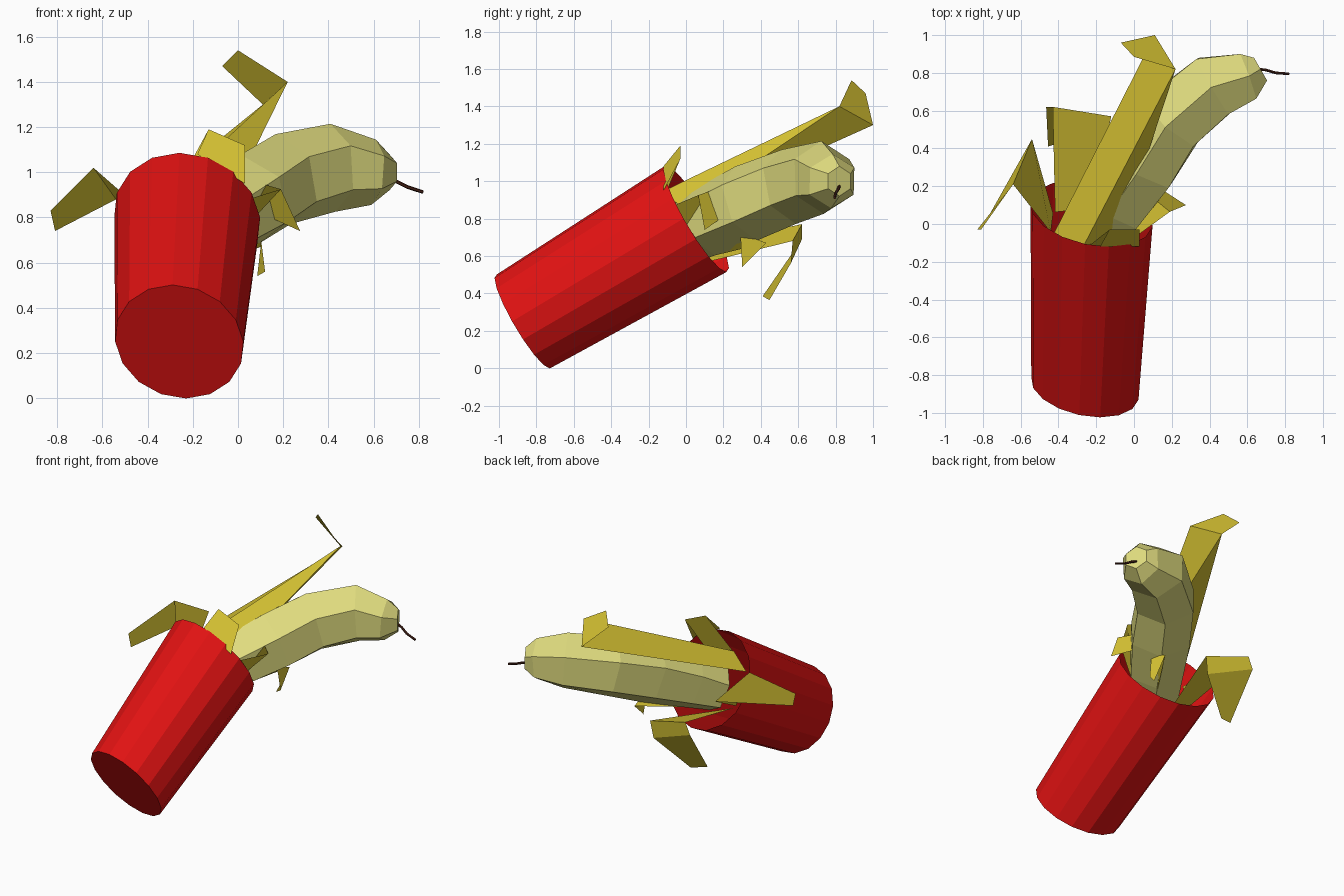
import bpy, bmesh, math
from mathutils import Vector as V

if "Cube" in bpy.data.objects:
    bpy.data.objects.remove(bpy.data.objects["Cube"])


def material(name, rgb):
    m = bpy.data.materials.new(name)
    m.diffuse_color = (*rgb, 1)
    m.use_nodes = True
    m.node_tree.nodes["Principled BSDF"].inputs["Base Color"].default_value = m.diffuse_color
    return m


RED = material("red", (0.75, 0.006, 0.006))
YELLOW = material("peel yellow", (0.72, 0.58, 0.035))
PALE = material("pale yellow", (0.74, 0.71, 0.21))
BROWN = material("dark brown", (0.06, 0.015, 0.008))


def make(name, verts, faces, mat, recalc=True):
    me = bpy.data.meshes.new(name)
    me.from_pydata([tuple(v) for v in verts], [], faces)
    bm = bmesh.new()
    bm.from_mesh(me)
    if recalc:
        bmesh.ops.recalc_face_normals(bm, faces=bm.faces)
    bm.to_mesh(me)
    bm.free()
    me.materials.append(mat)
    ob = bpy.data.objects.new(name, me)
    bpy.context.collection.objects.link(ob)
    return ob


def ring(c, e1, e2, r, n):
    return [c + r * (math.cos(a) * e1 + math.sin(a) * e2)
            for a in (2 * math.pi * i / n for i in range(n))]


def loft(name, rings, mat, caps):
    n = len(rings[0])
    verts = [v for r in rings for v in r]
    faces = [(k * n + i, k * n + (i + 1) % n, (k + 1) * n + (i + 1) % n, (k + 1) * n + i)
             for k in range(len(rings) - 1) for i in range(n)]
    faces.append(tuple(range(n)))
    if caps == 2:
        faces.append(tuple(range(len(verts) - n, len(verts))))
    return make(name, verts, faces, mat)


def tube(name, path, radii, n, mat):
    pts = [V(p) for p in path]
    rings = []
    for i, p in enumerate(pts):
        t = (pts[min(i + 1, len(pts) - 1)] - pts[max(i - 1, 0)]).normalized()
        side = t.cross(V((0, 0, 1))).normalized()
        rings.append(ring(p, side.cross(t), side, radii[i], n))
    return loft(name, rings, mat, 2)


# tilted cup, open at the upper end
axis = V((0.18, 0.85, 0.5)).normalized()
e1 = (V((0, 0, 1)) - axis * axis.z).normalized()
e2 = axis.cross(e1)
low, top = V((-0.26, -0.87, 0.25)), V((-0.225, 0.055, 0.80))
loft("cup", [ring(low, e1, e2, 0.29, 16), ring(top, e1, e2, 0.33, 16)], RED, 1)

# curved six-sided fruit and its thin stem
tube("fruit",
     [(-0.22, -0.05, 0.70), (-0.1, 0.1, 0.78), (0.05, 0.32, 0.88), (0.2, 0.55, 0.97),
      (0.42, 0.73, 1.02), (0.6, 0.78, 1.0), (0.67, 0.82, 1.0)],
     [0.16, 0.19, 0.21, 0.205, 0.195, 0.145, 0.08], 6, PALE)
tube("stem", [(0.66, 0.82, 0.975), (0.70, 0.815, 0.96), (0.75, 0.80, 0.935), (0.82, 0.795, 0.912)],
     [0.008] * 4, 6, BROWN)


# folded peel strips: base on a ring inside the cup, then pairs of points
def peel(name, a, b, pairs, ridge=None):
    base = []
    for deg in (a, b):
        t = math.radians(deg)
        base.append(top - 0.1 * axis + 0.22 * (math.cos(t) * e1 + math.sin(t) * e2))
    verts = base + [V(p) for pair in pairs for p in pair]
    faces = [(2 * k, 2 * k + 1, 2 * k + 3, 2 * k + 2) for k in range(len(pairs))]
    if ridge:
        r = len(verts)
        verts.append(V(ridge))
        faces += [(0, 2, r), (2, 3, r), (3, 1, r)]
    make(name, verts, faces, YELLOW)


peel("long_peel", -3, -53,
     [((0.22, 0.82, 1.40), (0.11, 1.0, 1.30)), ((0.0, 0.885, 1.54), (-0.07, 0.96, 1.47))],
     (-0.05, 0.0, 0.85))
peel("left_peel", -60, -115,
     [((-0.64, 0.21, 1.02), (-0.54, 0.45, 0.88)), ((-0.83, -0.03, 0.83), (-0.81, -0.03, 0.74))])
peel("front_peel", 0, 50,
     [((-0.13, -0.03, 1.19), (0.03, -0.03, 1.12)), ((-0.18, -0.12, 1.08), (0.03, -0.12, 0.95))])
peel("right_peel", 60, 110,
     [((0.19, 0.065, 0.925), (0.085, 0.15, 0.955)), ((0.275, 0.1, 0.74), (0.12, 0.2, 0.81))])
peel("lower_peel", 120, 155,
     [((0.10, 0.29, 0.72), (0.10, 0.43, 0.67)), ((0.12, 0.30, 0.56), (0.085, 0.30, 0.54))])
peel("back_peel", 240, 185,
     [((-0.43, 0.62, 0.77), (-0.12, 0.57, 0.68)), ((-0.465, 0.62, 0.69), (-0.14, 0.56, 0.56)),
      ((-0.455, 0.41, 0.385), (-0.35, 0.446, 0.364))])
